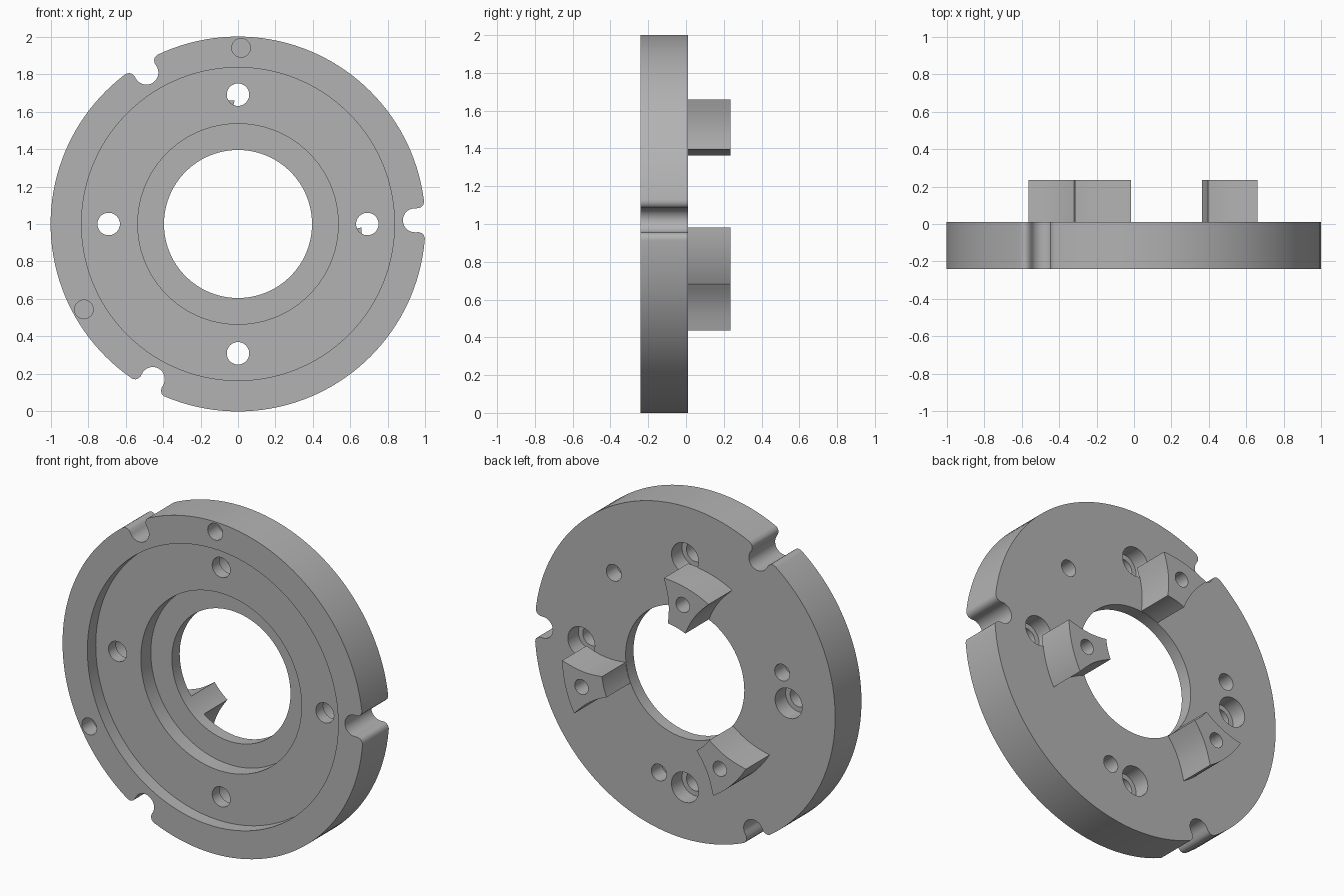
import bpy, bmesh
from math import sin, cos, radians, pi

cube = bpy.data.objects.get("Cube")
if cube:
    bpy.data.objects.remove(cube, do_unlink=True)

FRONT, BACK, TIP = -0.24, 0.01, 0.235

metal = bpy.data.materials.new("grey metal")
metal.use_nodes = True
GREY = (0.45, 0.45, 0.45, 1)
metal.diffuse_color = GREY
metal.node_tree.nodes["Principled BSDF"].inputs["Base Color"].default_value = GREY


def arc(r, a0, a1, n, cx=0.0, cy=0.0):
    steps = [radians(a0 + (a1 - a0) * i / n) for i in range(n + 1)]
    return [(cx + r * cos(a), cy + r * sin(a)) for a in steps]


def circle(r, n=48, dist=0.0, angle=0.0):
    a = radians(angle)
    return arc(r, 0, 360, n, dist * cos(a), dist * sin(a))[:-1]


def turned(points, angle):
    c, s = cos(radians(angle)), sin(radians(angle))
    return [(x * c - y * s, x * s + y * c) for x, y in points]


def prism(name, points, y0, y1):
    """Extrude an outline in the x-z plane along y, about the disc axis."""
    bm = bmesh.new()
    face = bm.faces.new([bm.verts.new((x, y0, z + 1)) for x, z in points])
    new = bmesh.ops.extrude_face_region(bm, geom=[face])["geom"]
    verts = [v for v in new if isinstance(v, bmesh.types.BMVert)]
    bmesh.ops.translate(bm, verts=verts, vec=(0, y1 - y0, 0))
    bmesh.ops.recalc_face_normals(bm, faces=bm.faces)
    mesh = bpy.data.meshes.new(name)
    bm.to_mesh(mesh)
    bm.free()
    mesh.materials.append(metal)
    obj = bpy.data.objects.new(name, mesh)
    bpy.context.collection.objects.link(obj)
    return obj


def activate(obj):
    bpy.ops.object.select_all(action='DESELECT')
    obj.select_set(True)
    bpy.context.view_layer.objects.active = obj


def cut(obj, points, y0, y1):
    cutter = prism("cutter", points, y0, y1)
    cutter.hide_render = True
    mod = obj.modifiers.new("cut", 'BOOLEAN')
    mod.operation = 'DIFFERENCE'
    mod.solver = 'EXACT'
    mod.object = cutter
    activate(obj)
    bpy.ops.object.modifier_apply(modifier=mod.name)
    bpy.data.objects.remove(cutter, do_unlink=True)


def smooth(obj):
    activate(obj)
    bpy.ops.object.shade_smooth_by_angle(angle=radians(30))


# Disc with two stepped recesses in the front and a central bore
disc = prism("flange_disc", circle(1.0, 144), FRONT, BACK)
cut(disc, circle(0.835, 120), FRONT - 0.1, FRONT + 0.08)
cut(disc, circle(0.535, 96), FRONT - 0.1, FRONT + 0.175)
cut(disc, circle(0.395, 96), FRONT - 0.1, BACK + 0.1)

# Four screw holes, counterbored from the back
for angle in range(0, 360, 90):
    cut(disc, circle(0.06, 32, 0.69, angle), FRONT - 0.1, BACK + 0.1)
    cut(disc, circle(0.09, 40, 0.69, angle), BACK - 0.1, BACK + 0.1)

# Blind dowel holes in the front rim and in the back
for angle in (89, 209):
    cut(disc, circle(0.05, 32, 0.94, angle), FRONT - 0.1, FRONT + 0.1)
for angle in (45, 165, 285):
    cut(disc, circle(0.05, 32, 0.67, angle), BACK - 0.1, BACK + 0.1)

# Three rim notches with rounded lips
lip = arc(0.035, 180, 100, 6, 0.995, -0.098)
lip = [(x, -0.098 + (y + 0.098)) for x, y in lip]
side = [(0.965, 0.064), (0.98, 0.07), (0.99, 0.08), (0.996, 0.1), (1.05, 0.1)]
notch = arc(0.064, 90, 270, 20, 0.944)
notch += [(x, -y) for x, y in side] + side[::-1]
for angle in (1.2, 121.2, 241.2):
    cut(disc, turned(notch, angle), FRONT - 0.1, BACK + 0.1)
smooth(disc)


# Three posts on the back: flared, hollow-sided, each with a blind hole
def flank(sign):
    pts = []
    for i in range(1, 10):
        t = i / 10
        pts.append((0.393 + 0.249 * t, sign * (0.06 + 0.094 * t - 0.018 * sin(pi * t))))
    return pts


outline = arc(0.397, 8.7, -8.7, 8) + flank(-1)
outline += arc(0.66, -13.5, 13.5, 12) + flank(1)[::-1]
for i, angle in enumerate((105, 225, 345)):
    post = prism(f"post_{i + 1}", turned(outline, angle), BACK - 0.005, TIP)
    cut(post, circle(0.045, 32, 0.55, angle), TIP - 0.15, TIP + 0.1)
    smooth(post)
